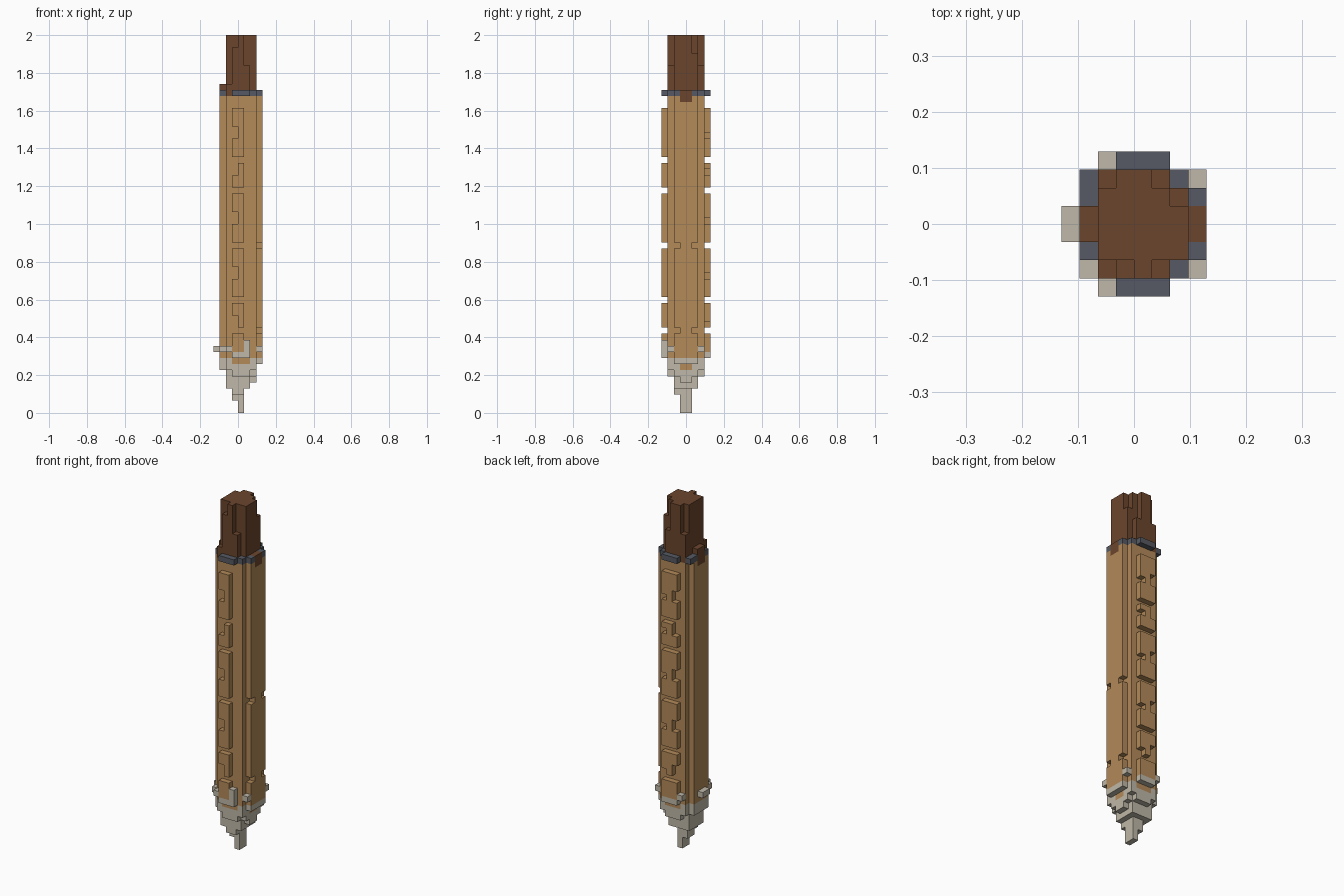
import bpy, bmesh
from math import radians

cube = bpy.data.objects.get("Cube")
if cube:
    bpy.data.objects.remove(cube, do_unlink=True)

UNIT = 2 / 62          # edge of one small block
taken = set()          # blocks already used by a part


def linear(hex_colour):
    out = []
    for i in range(0, 6, 2):
        c = int(hex_colour[i:i + 2], 16) / 255
        out.append(c / 12.92 if c <= 0.04045 else ((c + 0.055) / 1.055) ** 2.4)
    return (*out, 1.0)


def make_material(name, hex_colour):
    mat = bpy.data.materials.new(name)
    mat.use_nodes = True
    mat.diffuse_color = linear(hex_colour)
    shader = mat.node_tree.nodes["Principled BSDF"]
    shader.inputs["Base Color"].default_value = mat.diffuse_color
    shader.inputs["Roughness"].default_value = 0.9
    return mat


def cells(x, y, z):
    """All blocks inside the three half-open ranges."""
    return {(i, j, k) for i in range(*x) for j in range(*y) for k in range(*z)}


def block_part(name, blocks, mat):
    """Skin a set of blocks with only its outer faces."""
    blocks = blocks - taken
    taken.update(blocks)
    bm = bmesh.new()
    corners = {}

    def corner(p):
        if p not in corners:
            corners[p] = bm.verts.new([c * UNIT for c in p])
        return corners[p]

    for cell in sorted(blocks):
        for axis in range(3):
            u, v = (axis + 1) % 3, (axis + 2) % 3
            for side in (0, 1):
                near = list(cell)
                near[axis] += 2 * side - 1
                if tuple(near) in blocks:
                    continue
                ring = []
                for du, dv in ((0, 0), (1, 0), (1, 1), (0, 1)):
                    p = list(cell)
                    p[axis] += side
                    p[u] += du
                    p[v] += dv
                    ring.append(corner(tuple(p)))
                bm.faces.new(ring if side else ring[::-1])
    bmesh.ops.dissolve_limit(bm, angle_limit=radians(1), verts=bm.verts[:], edges=bm.edges[:])
    mesh = bpy.data.meshes.new(name)
    bm.to_mesh(mesh)
    bm.free()
    mesh.materials.append(mat)
    obj = bpy.data.objects.new(name, mesh)
    bpy.context.collection.objects.link(obj)


dark_wood = make_material("dark wood", "6b452c")
light_wood = make_material("light wood", "b38a59")
iron = make_material("iron", "565a63")
bone = make_material("pale stone", "bfb8a8")

TOP, COLLAR, RIDGE_TOP, BASE = 62, 52, 50, 9

# Grip: solid core with stepped front and back strips
grip = cells((-2, 3), (-2, 2), (COLLAR, TOP))
for x, front_top, back_top in ((-2, 54, 57), (-1, 60, TOP), (0, TOP, TOP), (1, 57, 57)):
    grip |= cells((x, x + 1), (-3, -2), (COLLAR, front_top))
    grip |= cells((x, x + 1), (2, 3), (COLLAR, back_top))
grip -= cells((2, 3), (1, 2), (59, TOP))
block_part("grip", grip, dark_wood)

# Studs holding the collar on either side
block_part("right_stud", cells((-3, -2), (-1, 1), (51, 54)), dark_wood)
block_part("left_stud", cells((3, 4), (-1, 1), (51, 53)), dark_wood)

# Collar around the foot of the grip
collar = cells((-1, 2), (-4, 4), (COLLAR, COLLAR + 1))
collar |= cells((-2, 3), (-3, 3), (COLLAR, COLLAR + 1))
collar |= cells((-3, 4), (-2, 2), (COLLAR, COLLAR + 1))
collar |= cells((-3, -2), (2, 3), (COLLAR, COLLAR + 1))
block_part("collar", collar, iron)

# Shaft: core, side slabs with small nicks, lower tongues
shaft = cells((-2, 3), (-3, 3), (BASE, COLLAR))
shaft |= cells((-3, 4), (-2, 2), (BASE, COLLAR))
for y in (-2, 1):
    shaft -= cells((3, 4), (y, y + 1), (27, 28))
    shaft -= cells((3, 4), (y, y + 1), (13, 14))
shaft |= cells((-1, 2), (-3, 3), (8, BASE))
shaft |= cells((-2, 3), (-2, 2), (8, BASE))
shaft |= cells((-2, 3), (-1, 1), (7, 8))
block_part("shaft", shaft, light_wood)

# Raised ridges broken into notched lengths
lengths = ((42, 50), (37, 41), (28, 36), (19, 27), (14, 18), (10, 13))
notches = ((45, 47), (39, 41), (31, 33), (22, 24), (14, 16))
front, back = set(), set()
for span in lengths:
    front |= cells((-1, 1), (-4, -3), span)
    back |= cells((-1, 2), (3, 4), span)
for span in notches:
    front -= cells((-1, 0), (-4, -3), span)
    back -= cells((-1, 0), (3, 4), span)
    back -= cells((1, 2), (3, 4), (span[0], span[0] + 1))
block_part("front_ridge", front, light_wood)
block_part("back_ridge", back, light_wood)

# Stepped stone point
point = cells((0, 1), (-1, 1), (0, 2))
point |= cells((-1, 1), (-1, 1), (2, 4)) | cells((-1, 1), (-2, 1), (3, 4))
point |= cells((-2, 2), (-2, 2), (4, 6)) | cells((2, 3), (-1, 1), (5, 6))
point |= cells((-2, 3), (-2, 2), (6, BASE)) | cells((-1, 2), (-3, 3), (6, 8))
point |= cells((-2, 3), (-3, 3), (7, BASE))
point |= cells((-3, -2), (-2, 2), (7, BASE)) | cells((3, 4), (-2, 2), (8, BASE))
block_part("point", point, bone)

# Prongs gripping the shaft
prongs = cells((-4, -3), (-1, 1), (10, 11)) | cells((-3, -2), (-3, -2), (10, 11))
for y in (-3, 2):
    prongs |= cells((3, 4), (y, y + 1), (10, 11))
for y in (-4, 3):
    prongs |= cells((-2, -1), (y, y + 1), (10, 11))
    prongs |= cells((1, 2), (y, y + 1), (BASE, 12))
    prongs |= cells((-1, 1), (y, y + 1), (BASE, 10))
block_part("prongs", prongs, bone)
